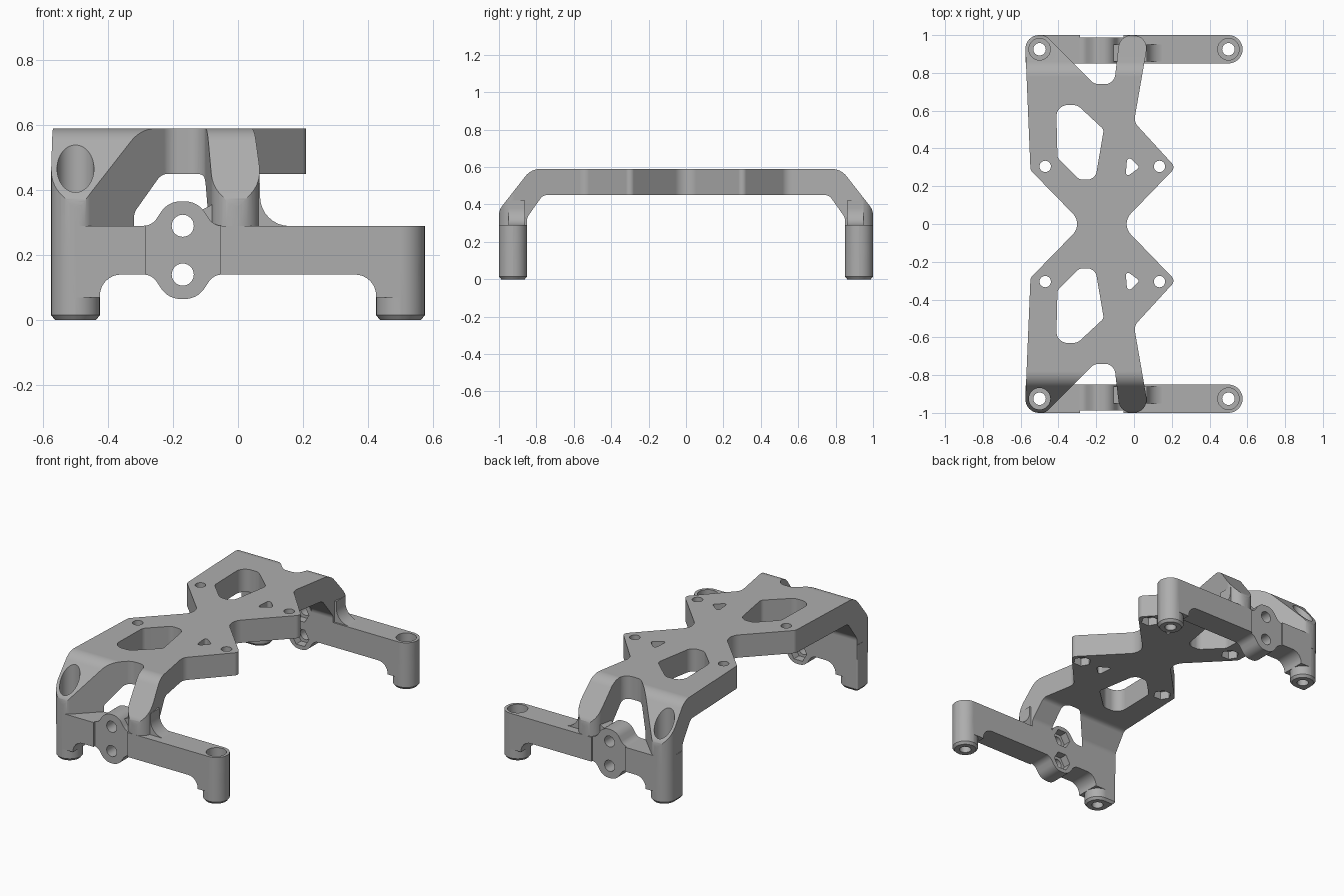
import bpy, bmesh, math
from mathutils import Vector

if "Cube" in bpy.data.objects:
    bpy.data.objects.remove(bpy.data.objects["Cube"], do_unlink=True)

grey = bpy.data.materials.new("satin_grey")
grey.use_nodes = True
colour = (0.42, 0.42, 0.42, 1)
grey.diffuse_color = colour
grey.node_tree.nodes["Principled BSDF"].inputs["Base Color"].default_value = colour


def rounded(points, steps=8):
    """Outline from corners (u, v[, radius])."""
    out = []
    for i, c in enumerate(points):
        p = Vector(c[:2])
        if len(c) == 2:
            out.append(p)
            continue
        d1 = (Vector(points[i - 1][:2]) - p).normalized()
        d2 = (Vector(points[(i + 1) % len(points)][:2]) - p).normalized()
        half = d1.angle(d2) / 2
        centre = p + (d1 + d2).normalized() * c[2] / math.sin(half)
        reach = c[2] / math.tan(half)
        a, b = p + d1 * reach - centre, p + d2 * reach - centre
        for k in range(steps + 1):
            t = k / steps
            w = math.pi - 2 * half
            s = (a * math.sin((1 - t) * w) + b * math.sin(t * w)) / math.sin(w)
            out.append(centre + s)
    return out


def ring(u, v, r, sides=32):
    turn = 2 * math.pi / sides
    return [Vector((u + r * math.cos(turn * k), v + r * math.sin(turn * k))) for k in range(sides)]


def prism(name, pts, axis, a, b, start_scale=1.0):
    """Extrude an outline along an axis from a to b."""
    place = {"x": lambda u, v, w: (w, u, v),
             "y": lambda u, v, w: (u, w, v),
             "z": lambda u, v, w: (u, v, w)}[axis]
    mid = Vector(((min(p.x for p in pts) + max(p.x for p in pts)) / 2,
                  (min(p.y for p in pts) + max(p.y for p in pts)) / 2))
    bm = bmesh.new()
    low = [bm.verts.new(place(*(mid + (p - mid) * start_scale), a)) for p in pts]
    high = [bm.verts.new(place(*p, b)) for p in pts]
    bm.faces.new(low)
    bm.faces.new(high)
    for i in range(len(pts)):
        j = (i + 1) % len(pts)
        bm.faces.new((low[i], low[j], high[j], high[i]))
    bmesh.ops.recalc_face_normals(bm, faces=bm.faces)
    mesh = bpy.data.meshes.new(name)
    bm.to_mesh(mesh)
    bm.free()
    mesh.materials.append(grey)
    ob = bpy.data.objects.new(name, mesh)
    bpy.context.collection.objects.link(ob)
    return ob


def combine(target, tool, operation):
    mod = target.modifiers.new("combine", "BOOLEAN")
    mod.operation, mod.solver, mod.object = operation, "EXACT", tool
    graph = bpy.context.evaluated_depsgraph_get()
    mesh = bpy.data.meshes.new_from_object(target.evaluated_get(graph))
    target.modifiers.clear()
    target.data = mesh
    bpy.data.objects.remove(tool, do_unlink=True)


# Bent plate: plan outline cut by the side profile
plan = rounded([(0.12, -0.2), (-0.07, 0, 0.08), (0.22, 0.3, 0.03), (0, 0.54, 0.06),
                (0.08, 1, 0.07), (-0.075, 1, 0.07), (-0.105, 0.74, 0.055),
                (-0.21, 0.74, 0.06), (-0.47, 1, 0.05), (-0.578, 1, 0.072),
                (-0.548, 0.285, 0.03), (-0.27, 0, 0.08), (-0.46, -0.2)])
side = rounded([(-0.3, 0.59), (0.828, 0.59, 0.1), (1, 0.37, 0.08), (1, 0.2),
                (0.85, 0.2), (0.85, 0.33, 0.05), (0.765, 0.45, 0.04), (-0.3, 0.45)])
frame = prism("mount_frame", plan, "z", 0.1, 0.7)
combine(frame, prism("side_profile", side, "x", -0.8, 0.8), "INTERSECT")

# Cross bar with a two-hole boss
bar = prism("cross_bar", rounded([
    (-0.6, 0.07), (-0.425, 0.07), (-0.425, 0.14, 0.065), (-0.265, 0.14, 0.05),
    (-0.215, 0.065, 0.07), (-0.125, 0.065, 0.07), (-0.075, 0.14, 0.05),
    (0.425, 0.14, 0.065), (0.425, 0.07), (0.6, 0.07), (0.6, 0.29),
    (-0.075, 0.29, 0.05), (-0.125, 0.365, 0.07), (-0.215, 0.365, 0.07),
    (-0.265, 0.29, 0.05), (-0.6, 0.29)]), "y", 0.8, 1.1)
bar_plan = rounded([(-0.575, 0.85, 0.01), (0.575, 0.85, 0.0749),
                    (0.575, 1, 0.0749), (-0.575, 1, 0.0749)])
combine(bar, prism("bar_plan", bar_plan, "z", 0, 0.5), "INTERSECT")
recess = rounded([(-0.285, 0.98), (-0.055, 0.98), (-0.055, 1.1), (-0.285, 1.1)])
recess[0].y = recess[1].y = 0.988
combine(bar, prism("boss_recess", recess, "z", 0, 0.5), "DIFFERENCE")
combine(frame, bar, "UNION")

# Flared root where the arm meets the bar
root = rounded([(-0.13, 0.25), (-0.13, 0.33), (-0.07, 0.36, 0.03), (-0.07, 0.42),
                (0.068, 0.42), (0.068, 0.29, 0.09), (0.2, 0.289), (0.2, 0.25)])
combine(frame, prism("arm_root", root, "y", 0.86, 0.95), "UNION")

# Feet with chamfered ends
for x, inner in ((-0.5, 0.01), (0.5, 0.0749)):
    r = 0.075
    foot = rounded([(x - r, 0.85, inner), (x + r, 0.85, 0.0749),
                    (x + r, 1, 0.0749), (x - r, 1, 0.0749)])
    combine(frame, prism("foot", foot, "z", 0.015, 0.2), "UNION")
    combine(frame, prism("foot_end", foot, "z", 0, 0.015, 0.84), "UNION")

# Screw holes and counterbores through the feet
for x, floor in ((-0.5, 0.3), (0.5, 0.2)):
    combine(frame, prism("foot_hole", ring(x, 0.925, 0.033), "z", -0.1, 0.7), "DIFFERENCE")
    combine(frame, prism("counterbore", ring(x, 0.925, 0.057), "z", floor, 0.7), "DIFFERENCE")

# Boss holes with hexagonal nut pockets on the inner face
for z in (0.14, 0.29):
    combine(frame, prism("boss_hole", ring(-0.17, z, 0.034), "y", 0.8, 1.1), "DIFFERENCE")
    combine(frame, prism("boss_pocket", ring(-0.17, z, 0.058, 6), "y", 0.8, 0.9), "DIFFERENCE")

# Plate holes with nut pockets underneath
for x in (-0.47, 0.135):
    combine(frame, prism("plate_hole", ring(x, 0.305, 0.03), "z", 0.4, 0.7), "DIFFERENCE")
    combine(frame, prism("plate_pocket", ring(x, 0.305, 0.052, 6), "z", 0.4, 0.5), "DIFFERENCE")

# Lightening windows in the plate
large = rounded([(-0.412, 0.63, 0.06), (-0.3, 0.63, 0.06), (-0.16, 0.5, 0.03),
                 (-0.205, 0.235, 0.05), (-0.29, 0.235, 0.05), (-0.405, 0.35, 0.04)])
small = rounded([(-0.035, 0.365, 0.015), (0.03, 0.3, 0.012), (-0.045, 0.245, 0.012)])
for outline in (large, small):
    combine(frame, prism("window", outline, "z", 0.4, 0.7), "DIFFERENCE")

# Mirror the half frame front to back
mirror = frame.modifiers.new("mirror", "MIRROR")
mirror.use_axis = (False, True, False)
mirror.use_bisect_axis = (False, True, False)
mirror.merge_threshold = 0.0005

bpy.context.view_layer.objects.active = frame
frame.select_set(True)
bpy.ops.object.shade_smooth_by_angle(angle=math.radians(30))
weighted = frame.modifiers.new("weighted_normals", "WEIGHTED_NORMAL")
weighted.keep_sharp = True
